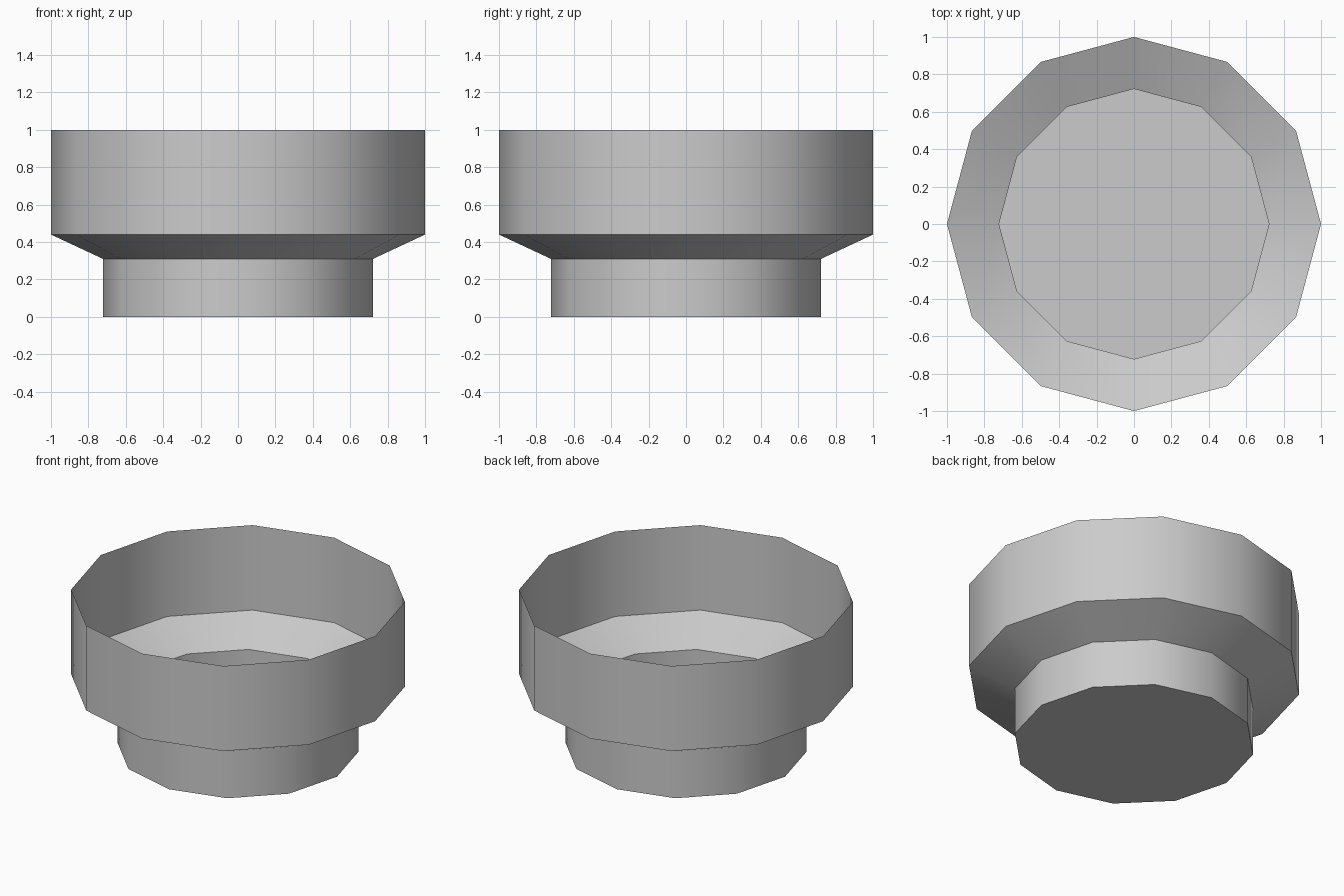
import bpy
import bmesh
from math import cos, sin, tau, radians

cube = bpy.data.objects.get("Cube")
if cube:
    bpy.data.objects.remove(cube, do_unlink=True)

SIDES = 12
# Radius and height of each ring, from the foot up to the open rim
PROFILE = [(0.722, 0.0), (0.722, 0.31), (1.0, 0.44), (1.0, 1.0)]

# Plain grey material
grey = bpy.data.materials.new("plain grey")
grey.use_nodes = True
colour = (0.6, 0.6, 0.6, 1.0)
grey.diffuse_color = colour
grey.node_tree.nodes["Principled BSDF"].inputs["Base Color"].default_value = colour

# Thin stepped bowl: closed floor, narrow foot, sloped shoulder, open wall
bm = bmesh.new()
rings = [[bm.verts.new((r * cos(tau * i / SIDES), r * sin(tau * i / SIDES), z))
          for i in range(SIDES)] for r, z in PROFILE]
bm.faces.new(reversed(rings[0]))
for low, high in zip(rings, rings[1:]):
    for i in range(SIDES):
        j = (i + 1) % SIDES
        bm.faces.new((low[i], low[j], high[j], high[i]))

mesh = bpy.data.meshes.new("stepped_bowl")
bm.to_mesh(mesh)
bm.free()
mesh.materials.append(grey)
bowl = bpy.data.objects.new("stepped_bowl", mesh)
bpy.context.collection.objects.link(bowl)

# Smooth around the sides, sharp at the steps
bpy.ops.object.select_all(action="DESELECT")
bowl.select_set(True)
bpy.context.view_layer.objects.active = bowl
bpy.ops.object.shade_smooth_by_angle(angle=radians(40))
